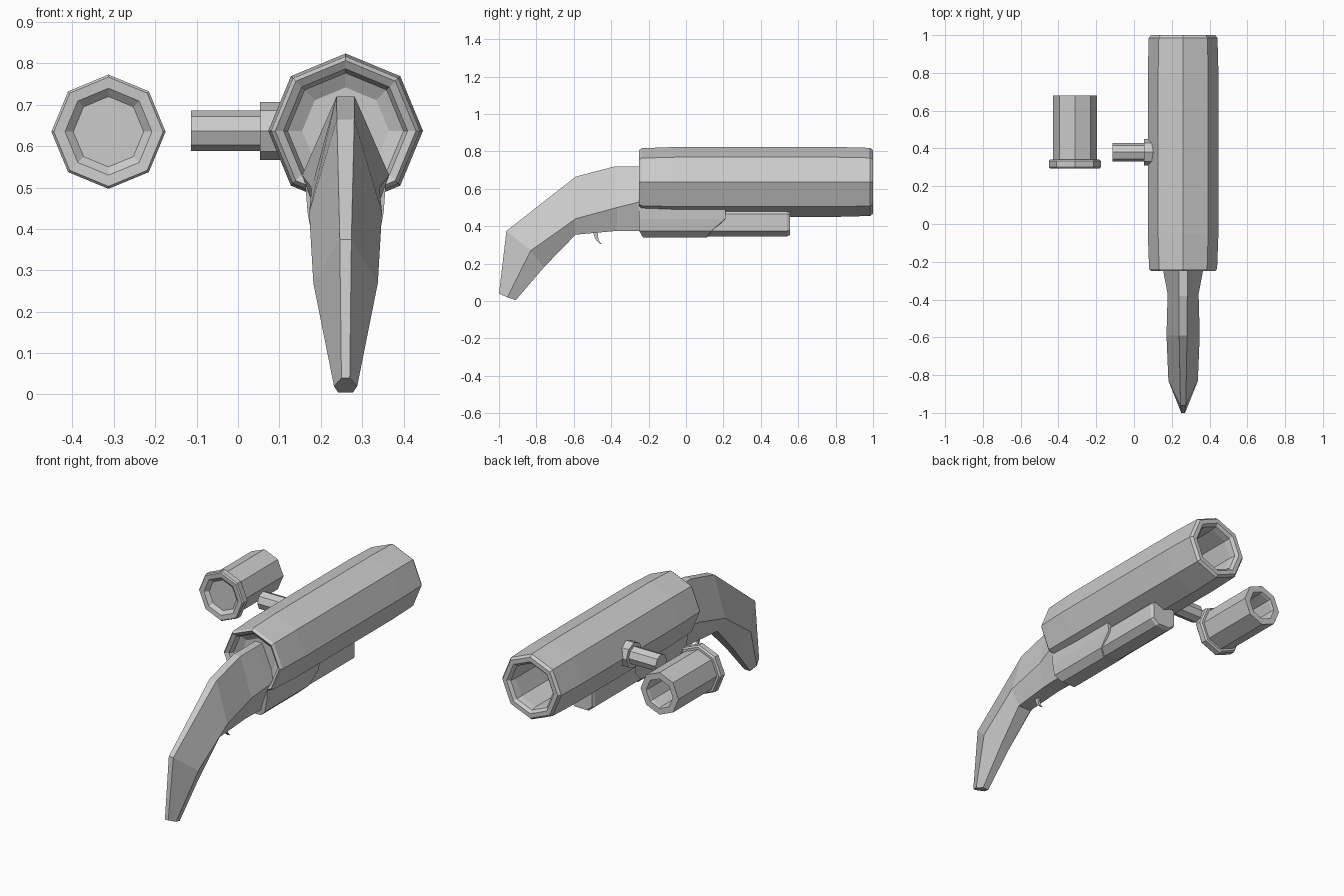
import bpy, bmesh
from math import sin, cos, pi

CX, CZ = 0.26, 0.637   # barrel axis


def loft(name, rings):
    """Bridge equal-length point rings and cap both ends."""
    bm = bmesh.new()
    vs = [[bm.verts.new(p) for p in r] for r in rings]
    n = len(rings[0])
    for a, b in zip(vs, vs[1:]):
        for i in range(n):
            j = (i + 1) % n
            bm.faces.new((a[i], a[j], b[j], b[i]))
    bm.faces.new(vs[0])
    bm.faces.new(vs[-1])
    bmesh.ops.recalc_face_normals(bm, faces=bm.faces)
    me = bpy.data.meshes.new(name)
    bm.to_mesh(me)
    bm.free()
    ob = bpy.data.objects.new(name, me)
    bpy.context.collection.objects.link(ob)
    return ob


def lathe(name, profile, centre, axis='Y', n=8):
    """Spin (radius, distance) pairs around an axis, one corner pointing up."""
    u, v = centre
    rings = []
    for r, d in profile:
        ring = []
        for i in range(n):
            a = 2 * pi * i / n
            s, c = r * sin(a), r * cos(a)
            ring.append((u + s, d, v + c) if axis == 'Y' else (d, u + s, v + c))
        rings.append(ring)
    return loft(name, rings)


def mirrored(half):
    """Half section of (half width, y, z), top to bottom, mirrored about the barrel."""
    return ([(CX + w, y, z) for w, y, z in half] +
            [(CX - w, y, z) for w, y, z in reversed(half)])


# Barrel: recessed breech at the front, rounded muzzle and deep bore at the back
lathe("barrel", [
    (0.105, -0.19), (0.14, -0.21), (0.15, -0.237), (0.17, -0.25), (0.18, -0.237),
    (0.187, -0.05), (0.187, 0.8), (0.182, 0.985), (0.17, 1.0), (0.145, 1.0),
    (0.13, 0.985), (0.125, 0.95), (0.125, -0.1)], (CX, CZ))

# Stock and grip: top edge, widest line and bottom edge of each section
stock = [
    ((0.010, -1.00, 0.04), (0.028, -0.955, 0.02), (0.018, -0.91, 0.005)),
    ((0.014, -0.96, 0.375), (0.078, -0.83, 0.27), (0.028, -0.76, 0.18)),
    ((0.021, -0.59, 0.665), (0.088, -0.59, 0.44), (0.040, -0.59, 0.355)),
    ((0.022, -0.38, 0.720), (0.082, -0.37, 0.50), (0.045, -0.37, 0.375)),
    ((0.022, -0.25, 0.720), (0.105, -0.25, 0.53), (0.048, -0.25, 0.375)),
    ((0.022, -0.18, 0.720), (0.105, -0.18, 0.53), (0.048, -0.18, 0.375)),
]
loft("stock", [mirrored(s) for s in stock])

# Fore-end under the barrel, with a slanted back end
fore_section = [(0.098, 0.52), (0.092, 0.44), (0.080, 0.375), (0.042, 0.34)]
fore_ends = [(-0.25, -0.25, -0.25, -0.23), (0.21, 0.21, 0.135, 0.11)]
loft("fore_end", [mirrored([(w, y, z) for (w, z), y in zip(fore_section, ys)])
                  for ys in fore_ends])

# Pump tube running out of the fore-end, with a chamfered tip
tube_section = [(0.060, 0.485), (0.077, 0.465), (0.077, 0.375), (0.040, 0.345)]
loft("pump_tube", [mirrored([(w * k, y, 0.42 + (z - 0.42) * k) for w, z in tube_section])
                   for k, y in ((1, 0.0), (1, 0.54), (0.9, 0.555))])

# Trigger: thin curved blade
trigger = [(-0.505, -0.475, 0.39), (-0.49, -0.47, 0.345), (-0.48, -0.467, 0.325),
           (-0.457, -0.452, 0.305)]
loft("trigger", [[(CX - 0.007, a, z), (CX + 0.007, a, z),
                  (CX + 0.007, b, z), (CX - 0.007, b, z)] for a, b, z in trigger])

# Side peg with its collar against the barrel
lathe("side_peg", [(0.049, -0.113), (0.049, 0.1)], (0.38, CZ), 'X')
lathe("peg_collar", [(0.07, 0.053), (0.07, 0.13)], (0.38, CZ), 'X')

# Separate flanged canister: dished cap at the front, bore at the back
lathe("canister", [
    (0.085, 0.315), (0.105, 0.297), (0.132, 0.295), (0.138, 0.302), (0.138, 0.333),
    (0.130, 0.342), (0.117, 0.342), (0.117, 0.68), (0.082, 0.68), (0.078, 0.665),
    (0.078, 0.42)], (-0.313, 0.635))
